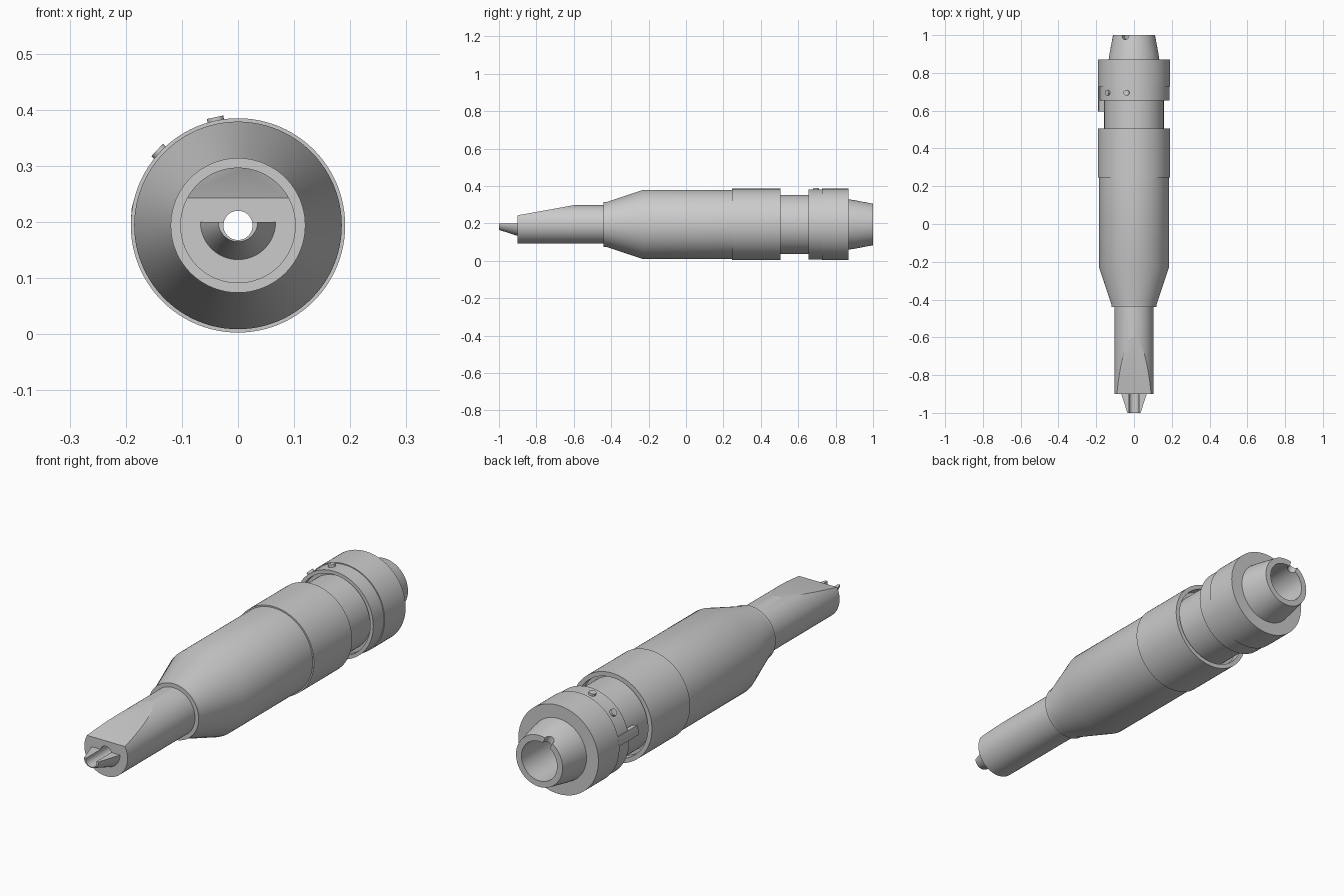
import bpy, bmesh, math
from mathutils import Matrix, Vector

if "Cube" in bpy.data.objects:
    bpy.data.objects.remove(bpy.data.objects["Cube"])

AX = 0.194   # height of the long axis
BORE = 0.026
SEG = 96


def finish(name, bm, smooth=True):
    bmesh.ops.recalc_face_normals(bm, faces=bm.faces)
    me = bpy.data.meshes.new(name)
    bm.to_mesh(me)
    bm.free()
    ob = bpy.data.objects.new(name, me)
    bpy.context.collection.objects.link(ob)
    if smooth:
        shade(ob)
    return ob


def shade(ob):
    bpy.ops.object.select_all(action='DESELECT')
    ob.select_set(True)
    bpy.context.view_layer.objects.active = ob
    bpy.ops.object.shade_smooth_by_angle(angle=math.radians(30))


def lathe(name, profile):
    """Closed (radius, y) profile revolved about the long axis."""
    bm = bmesh.new()
    rings = []
    for i in range(SEG):
        a = 2 * math.pi * i / SEG
        rings.append([bm.verts.new((r * math.cos(a), y, AX + r * math.sin(a))) for r, y in profile])
    n = len(profile)
    for i in range(SEG):
        p, q = rings[i], rings[(i + 1) % SEG]
        for j in range(n):
            k = (j + 1) % n
            bm.faces.new((p[j], p[k], q[k], q[j]))
    return finish(name, bm)


def cylinder(name, r, start, end, seg=32):
    start, end = Vector(start), Vector(end)
    d = end - start
    m = Matrix.Translation((start + end) / 2) @ d.to_track_quat('Z', 'Y').to_matrix().to_4x4()
    bm = bmesh.new()
    bmesh.ops.create_cone(bm, cap_ends=True, segments=seg, radius1=r, radius2=r, depth=d.length, matrix=m)
    return finish(name, bm)


def prism(name, pts, offset):
    """Planar outline extruded by an offset vector."""
    bm = bmesh.new()
    f = bm.faces.new([bm.verts.new(p) for p in pts])
    ext = bmesh.ops.extrude_face_region(bm, geom=[f])
    bmesh.ops.translate(bm, vec=offset, verts=[v for v in ext['geom'] if isinstance(v, bmesh.types.BMVert)])
    return finish(name, bm)


def cut(ob, cutter):
    m = ob.modifiers.new("cut", 'BOOLEAN')
    m.operation = 'DIFFERENCE'
    m.solver = 'EXACT'
    m.object = cutter
    bpy.ops.object.select_all(action='DESELECT')
    bpy.context.view_layer.objects.active = ob
    ob.select_set(True)
    bpy.ops.object.modifier_apply(modifier=m.name)
    bpy.data.objects.remove(cutter)
    shade(ob)


def polar(r, deg, y):
    a = math.radians(deg)
    return (r * math.cos(a), y, AX + r * math.sin(a))


# Nozzle with sloped flat on top
nozzle = lathe("nozzle", [(BORE, -0.9), (0.103, -0.9), (0.103, -0.43), (BORE, -0.43)])
cut(nozzle, prism("flat_cutter", [(-0.2, -0.95, 0.234), (-0.2, -0.6, 0.297),
                                  (-0.2, -0.6, 0.4), (-0.2, -0.95, 0.4)], (0.4, 0, 0)))

# Half-cone reed tip with open air channel
bm = bmesh.new()
rings = []
for y, r in ((-0.9, 0.067), (-1.0, 0.035)):
    rings.append([bm.verts.new((r * math.cos(math.pi + math.pi * i / 32), y,
                                0.2 + r * math.sin(math.pi + math.pi * i / 32))) for i in range(33)])
for i in range(33):
    k = (i + 1) % 33
    bm.faces.new((rings[0][i], rings[0][k], rings[1][k], rings[1][i]))
for r in rings:
    bm.faces.new(r)
tip = finish("tip", bm)
cut(tip, cylinder("channel_cutter", BORE, (0, -1.1, AX), (0, -0.8, AX), SEG))

# Main barrel, stepped sleeve and inner core
lathe("barrel", [(BORE, -0.44), (0.12, -0.44), (0.12, -0.425), (0.185, -0.23), (0.185, 0.245), (BORE, 0.245)])
lathe("sleeve", [(0.158, 0.245), (0.191, 0.245), (0.191, 0.505), (0.172, 0.505), (0.172, 0.47), (0.158, 0.47)])
lathe("core", [(BORE, 0.245), (0.158, 0.245), (0.158, 0.66), (BORE, 0.66)])

# Rear collar and tapered neck with wide socket
lathe("collar", [(BORE, 0.68), (0.158, 0.68), (0.172, 0.68), (0.172, 0.655), (0.187, 0.655),
                 (0.187, 0.727), (0.191, 0.727), (0.191, 0.87), (0.085, 0.87), (0.085, 0.75), (BORE, 0.75)])
lathe("core_end", [(BORE, 0.655), (0.158, 0.655), (0.158, 0.685), (BORE, 0.685)])
neck = lathe("neck", [(0.085, 0.865), (0.135, 0.865), (0.13, 0.9), (0.111, 1.0), (0.085, 1.0)])
cut(neck, cylinder("notch_cutter", 0.019, polar(0.05, 114, 0.995), polar(0.2, 114, 0.995)))

# Indicator studs and index tab on the collar
for i, ang in enumerate((102, 137)):
    cylinder("stud_%d" % (i + 1), 0.015, polar(0.17, ang, 0.695), polar(0.197, ang, 0.695), 24)
tab = [polar(r, a, 0.595) for r, a in ((0.163, 165), (0.191, 165), (0.192, 171), (0.191, 177), (0.163, 177))]
prism("index_tab", tab, (0, 0.135, 0))
